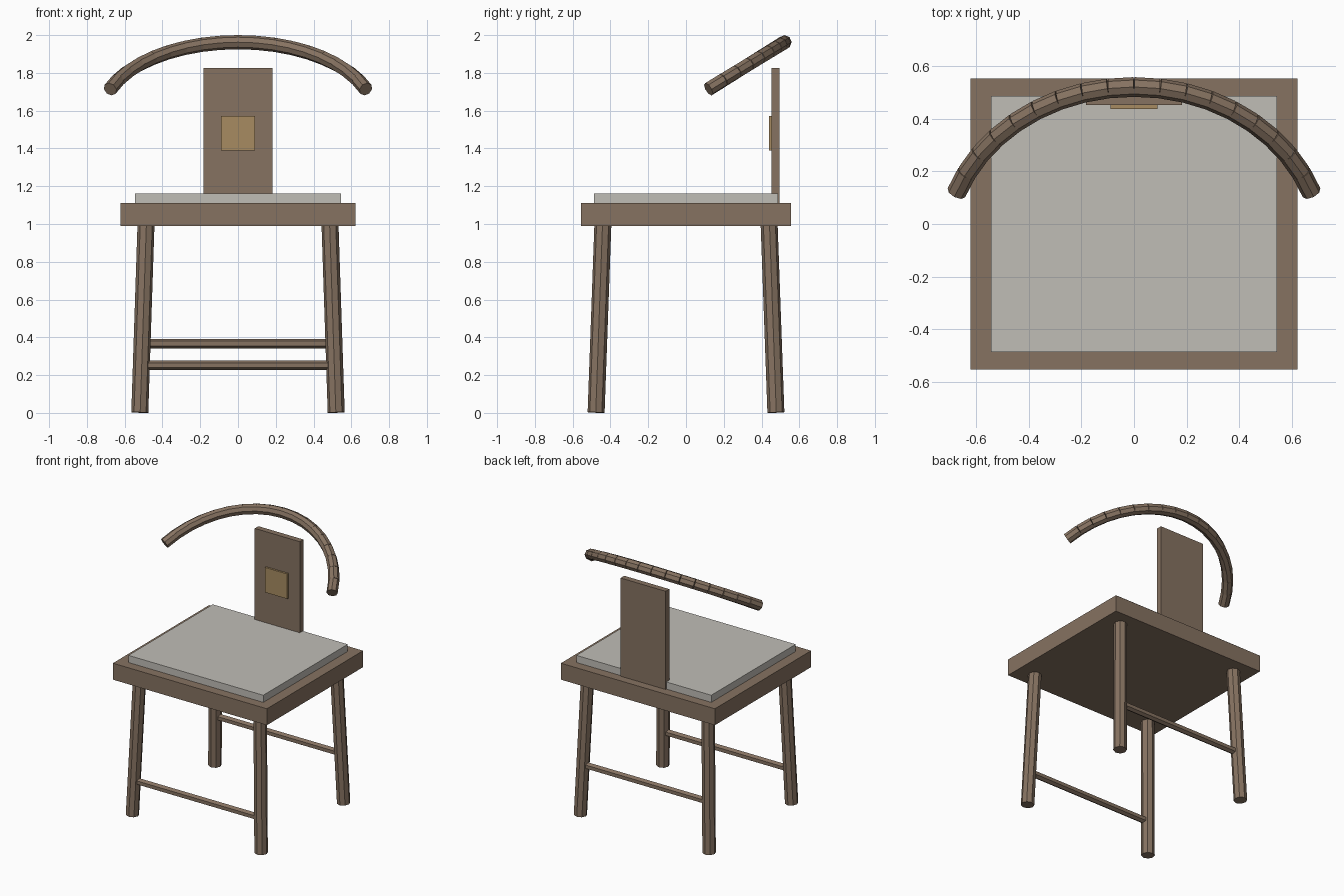
import bpy, bmesh, math
from mathutils import Vector, Matrix

if "Cube" in bpy.data.objects:
    bpy.data.objects.remove(bpy.data.objects["Cube"])


def material(name, rgb):
    m = bpy.data.materials.new(name)
    m.diffuse_color = (*rgb, 1)
    m.use_nodes = True
    m.node_tree.nodes["Principled BSDF"].inputs["Base Color"].default_value = m.diffuse_color
    return m


wood = material("wood", (0.24, 0.17, 0.12))
inlay = material("inlay", (0.39, 0.26, 0.12))
fabric = material("fabric", (0.53, 0.51, 0.47))


def finish(name, bm, mat):
    mesh = bpy.data.meshes.new(name)
    bm.to_mesh(mesh)
    bm.free()
    mesh.materials.append(mat)
    obj = bpy.data.objects.new(name, mesh)
    bpy.context.collection.objects.link(obj)
    return obj


def box(name, x, y, z, mat):
    """Box from (min, max) ranges."""
    size = [r[1] - r[0] for r in (x, y, z)]
    mid = [(r[0] + r[1]) / 2 for r in (x, y, z)]
    bm = bmesh.new()
    bmesh.ops.create_cube(bm, size=1, matrix=Matrix.Translation(mid) @ Matrix.Diagonal((*size, 1)))
    return finish(name, bm, mat)


def rods(name, points, radius, sides, mat):
    """Straight flat-sided rods placed end to end along the points."""
    bm = bmesh.new()
    pts = [Vector(p) for p in points]
    for a, b in zip(pts, pts[1:]):
        turn = (b - a).to_track_quat('Z', 'Y').to_matrix().to_4x4()
        bmesh.ops.create_cone(bm, cap_ends=True, segments=sides, radius1=radius, radius2=radius,
                              depth=(b - a).length, matrix=Matrix.Translation((a + b) / 2) @ turn)
    return finish(name, bm, mat)


# Seat frame and cushion
box("seat_frame", (-0.622, 0.622), (-0.555, 0.555), (0.99, 1.11), wood)
box("seat_cushion", (-0.545, 0.545), (-0.487, 0.487), (1.11, 1.162), fabric)

# Back splat with inlaid panel
box("back_splat", (-0.182, 0.182), (0.453, 0.495), (1.11, 1.827), wood)
box("splat_inlay", (-0.09, 0.09), (0.439, 0.46), (1.39, 1.572), inlay)

# Splayed legs with one stretcher across each pair
FOOT, TOP, TOP_Z = (0.52, 0.476), (0.487, 0.44), 1.0


def leg_point(sx, sy, z):
    t = z / TOP_Z
    return (sx * (FOOT[0] + t * (TOP[0] - FOOT[0])), sy * (FOOT[1] + t * (TOP[1] - FOOT[1])), z)


for end, sy, stretcher_z in (("front", -1, 0.252), ("back", 1, 0.367)):
    for side, sx in (("left", -1), ("right", 1)):
        rods(f"{end}_{side}_leg", [leg_point(sx, sy, 0.002), leg_point(sx, sy, TOP_Z)], 0.045, 8, wood)
    rods(f"{end}_stretcher", [leg_point(sx, sy, stretcher_z) for sx in (-1, 1)], 0.025, 6, wood)

# Curved arm rail: an arc in a tilted plane, made of short straight staves
R, STAVES = 0.72, 18
crest = Vector((0, 0.522, 1.9625))
slope = Vector((0, 0.4, 0.247)).normalized()
arc = []
for i in range(STAVES + 1):
    a = math.radians(20 + 140 * i / STAVES)
    arc.append(crest + Vector((R * math.cos(a), 0, 0)) + slope * R * (math.sin(a) - 1))
rods("arm_rail", arc, 0.0375, 8, wood)
